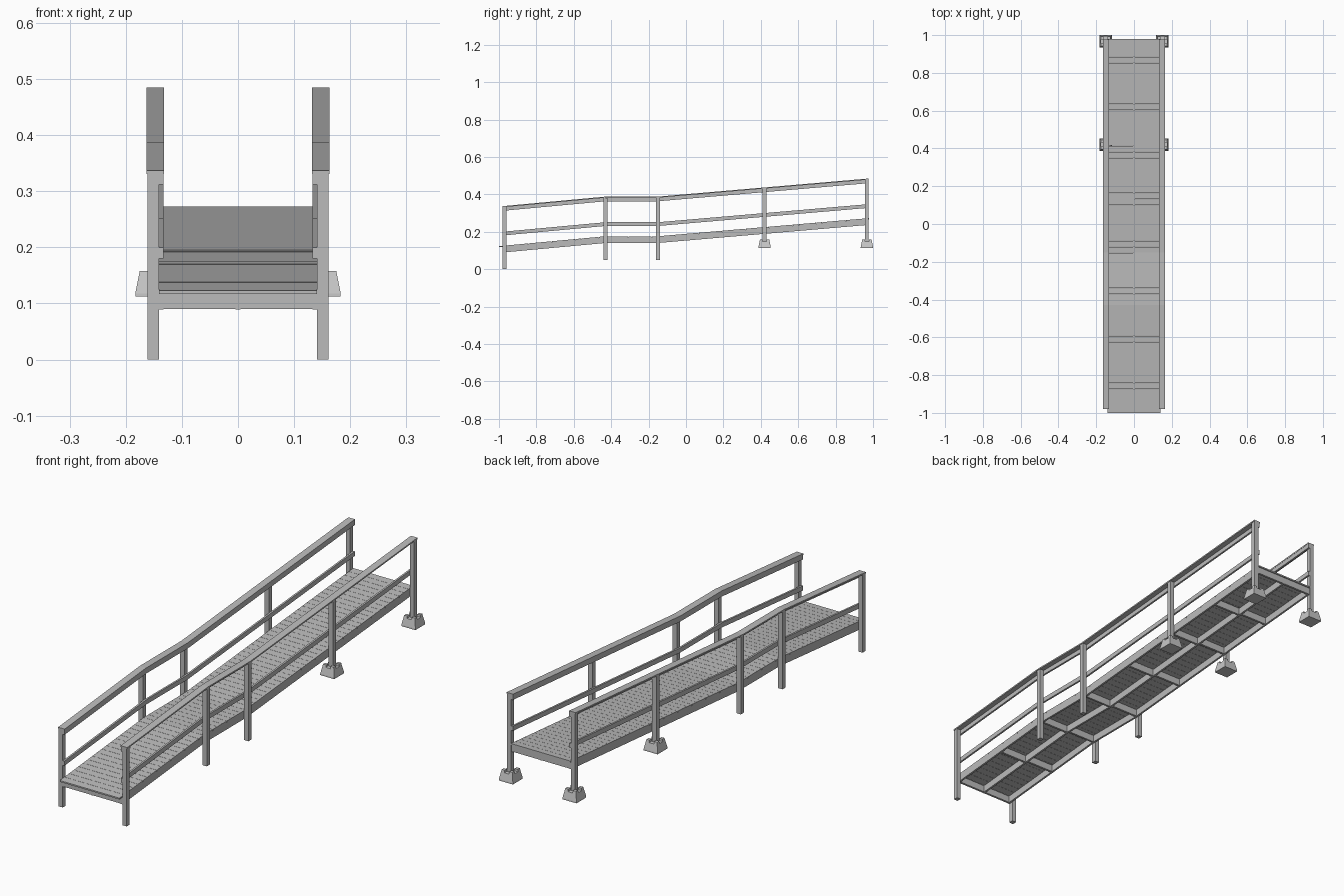
import bpy

cube = bpy.data.objects.get("Cube")
if cube:
    bpy.data.objects.remove(cube)


def material(name, value):
    m = bpy.data.materials.new(name)
    m.use_nodes = True
    color = (value, value, value, 1)
    m.diffuse_color = color
    m.node_tree.nodes["Principled BSDF"].inputs["Base Color"].default_value = color
    return m


WOOD = material("grey_timber", 0.50)
CONCRETE = material("pale_concrete", 0.58)

# Walking line: slope, level landing, slope
START, BEND_A, BEND_B, END = -0.98, -0.43, -0.15, 0.98
LOW, MID, HIGH = 0.125, 0.176, 0.273


def deck(y):
    if y < BEND_A:
        return LOW + (MID - LOW) * (y - START) / (BEND_A - START)
    if y < BEND_B:
        return MID
    return MID + (HIGH - MID) * (y - BEND_B) / (END - BEND_B)


class Part:
    """Collects prisms into one mesh object."""

    def __init__(self, name, mat):
        self.name, self.mat, self.verts, self.faces = name, mat, [], []

    def prism(self, x0, x1, outline):
        # Outline of (y, z) points extruded across x
        b, n = len(self.verts), len(outline)
        self.verts += [(x, y, z) for x in (x0, x1) for y, z in outline]
        self.faces.append([b + i for i in range(n)][::-1])
        self.faces.append([b + n + i for i in range(n)])
        for i in range(n):
            j = (i + 1) % n
            self.faces.append([b + i, b + j, b + n + j, b + n + i])

    def strip(self, x0, x1, y0, y1, lo, hi):
        # Member that follows the walking line at a fixed offset
        ys = [y0] + [y for y in (BEND_A, BEND_B) if y0 < y < y1] + [y1]
        self.prism(x0, x1, [(y, deck(y) + lo) for y in ys]
                   + [(y, deck(y) + hi) for y in reversed(ys)])

    def taper(self, lower, upper, z0, z1):
        # Block between two rectangles (x0, x1, y0, y1)
        b = len(self.verts)
        for (xa, xb, ya, yb), z in ((lower, z0), (upper, z1)):
            self.verts += [(xa, ya, z), (xb, ya, z), (xb, yb, z), (xa, yb, z)]
        self.faces += [[b + i for i in f] for f in (
            (3, 2, 1, 0), (4, 5, 6, 7), (0, 1, 5, 4),
            (1, 2, 6, 5), (2, 3, 7, 6), (3, 0, 4, 7))]

    def build(self):
        me = bpy.data.meshes.new(self.name)
        me.from_pydata(self.verts, [], self.faces)
        me.materials.append(self.mat)
        ob = bpy.data.objects.new(self.name, me)
        bpy.context.collection.objects.link(ob)


# Deck boards
boards = Part("deck_boards", WOOD)
COUNT, GAP = 63, 0.0008
pitch = (END + 1) / COUNT
for i in range(COUNT):
    y = -1 + i * pitch
    boards.strip(-0.141, 0.141, y, y + pitch - GAP, -0.006, 0)
boards.build()

# Lengthwise joists and end rims
T = 0.0086
frame = Part("deck_frame", WOOD)
for x in (-0.141, -T / 2, 0.141 - T):
    frame.strip(x, x + T, START, END - 0.005, -0.036, -0.006)
for y in (START, END - 0.005 - T):
    frame.strip(-0.141 + T, 0.141 - T, y, y + T, -0.035, -0.006)
frame.build()

# Staggered cross blocking
blocking = Part("cross_blocking", WOOD)
for y in (-0.70, BEND_A, BEND_B, 0.13, 0.42, 0.69):
    blocking.strip(-0.141 + T, -T / 2, y, y + T, -0.036, -0.006)
    blocking.strip(T / 2, 0.141 - T, y - T, y, -0.036, -0.006)
blocking.build()

POSTS = ((-0.97, 0), (BEND_A, 0.05), (BEND_B, 0.05), (0.42, 0.14), (0.967, 0.14))

for side, label in ((1, "left"), (-1, "right")):
    def span(a, b):
        return sorted((side * a, side * b))

    # Posts
    posts = Part(label + "_posts", WOOD)
    for y, foot in POSTS:
        a, b = y - 0.01, y + 0.01
        posts.prism(*span(0.141, 0.161), [(a, foot), (b, foot),
                    (b, deck(b) + 0.206), (a, deck(a) + 0.206)])
    posts.build()

    # Rails on the inner faces, with a flat cap on top
    for name, a, b, lo, hi in (("mid_rail", 0.133, 0.141, 0.055, 0.075),
                               ("top_rail", 0.133, 0.141, 0.187, 0.206),
                               ("handrail_cap", 0.132, 0.163, 0.206, 0.212)):
        rail = Part(label + "_" + name, WOOD)
        rail.strip(*span(a, b), START, 0.977, lo, hi)
        rail.build()

    # Pier blocks with a cross-shaped socket on top
    piers = Part(label + "_pier_blocks", CONCRETE)
    cx = side * 0.15

    def square(y, r):
        return (cx - r, cx + r, y - r, y + r)

    for y, foot in POSTS[3:]:
        piers.taper(square(y, 0.033), square(y, 0.033), 0.112, 0.118)
        piers.taper(square(y, 0.033), square(y, 0.027), 0.118, 0.148)
        for sx in (-1, 1):
            for sy in (-1, 1):
                def corner(r):
                    return (*sorted((cx + sx * 0.011, cx + sx * r)),
                            *sorted((y + sy * 0.011, y + sy * r)))
                piers.taper(corner(0.027), corner(0.025), 0.148, 0.158)
    piers.build()
